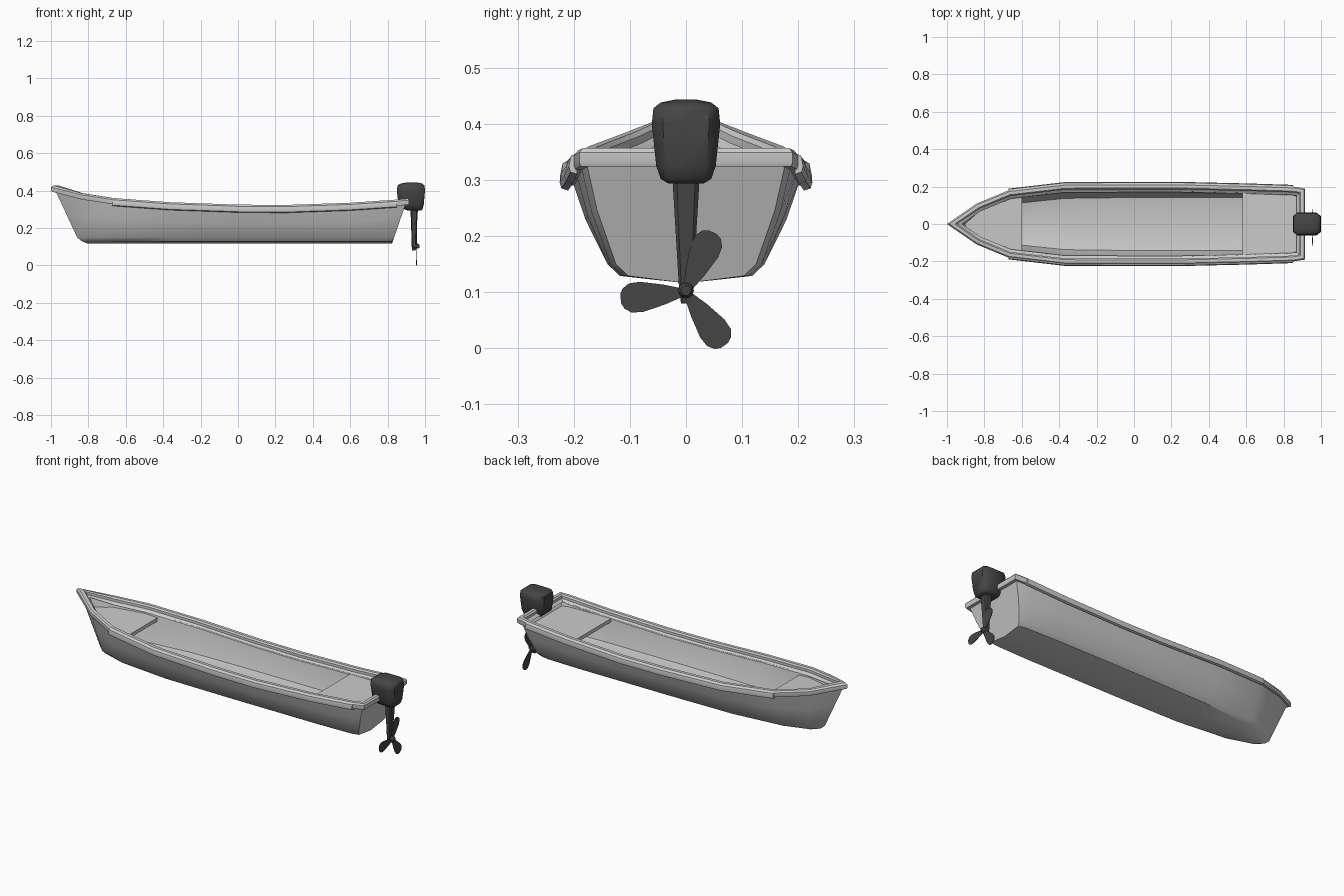
import bpy, bmesh, math
from mathutils import Vector

if "Cube" in bpy.data.objects:
    bpy.data.objects.remove(bpy.data.objects["Cube"])

# station: rail x, rail half width, rail top z, chine x, chine half width
ST = [(-1, 0, .427, -.86, .0), (-.84, .11, .386, -.80, .05), (-.67, .18, .36, -.66, .095),
      (-.37, .215, .338, -.37, .125), (0, .216, .325, 0, .13), (.25, .216, .323, .25, .13),
      (.6, .208, .335, .58, .13), (.85, .2, .352, .78, .125), (.915, .19, .357, .835, .115)]


def make(name, verts, faces, mat=None, angle=35):
    me = bpy.data.meshes.new(name)
    me.from_pydata([tuple(v) for v in verts], [], faces)
    ob = bpy.data.objects.new(name, me)
    bpy.context.collection.objects.link(ob)
    bm = bmesh.new()
    bm.from_mesh(me)
    bmesh.ops.remove_doubles(bm, verts=bm.verts, dist=1e-5)
    bmesh.ops.recalc_face_normals(bm, faces=bm.faces)
    bm.to_mesh(me)
    bm.free()
    if mat:
        me.materials.append(mat)
    bpy.ops.object.select_all(action='DESELECT')
    ob.select_set(True)
    bpy.context.view_layer.objects.active = ob
    bpy.ops.object.shade_smooth_by_angle(angle=math.radians(angle))
    return ob


def loft(name, rings, closed_ring=True, loop=False, caps=True, extra=(), **kw):
    n, m = len(rings[0]), len(rings)
    verts = [v for r in rings for v in r]
    faces = list(extra)
    for i in range(m if loop else m - 1):
        j = (i + 1) % m
        for k in range(n if closed_ring else n - 1):
            l = (k + 1) % n
            faces.append((i*n + k, i*n + l, j*n + l, j*n + k))
    if caps and not loop:
        faces += [tuple(range(n)), tuple(range((m - 1)*n, m*n))]
    return make(name, verts, faces, **kw)


def half_width(x):
    for a, b in zip(ST, ST[1:]):
        if x <= b[0]:
            return a[1] + (b[1] - a[1]) * (x - a[0]) / (b[0] - a[0])
    return ST[-1][1]


def mirrored(side, keel):
    return side + [keel] + [Vector((p.x, -p.y, p.z)) for p in reversed(side)]


# one closed skin: outer hull sections continue over the rim into the inner liner
rings = []
for xt, w, zt, xb, wb in ST:
    bow, stern = xt < -.9, xt > .9
    top = Vector((xt + (.018 if bow else -.014 if stern else 0), max(w - .01, 0), zt - .015))
    ch = Vector((xb, wb + .01 if wb else 0, .15))
    mid = top.lerp(ch, .5) + Vector((0, .006 if w else 0, 0))
    xk = xb + (.025 if bow else -.012 if stern else 0)
    low = Vector((xk, max(wb - .012, 0), .129))
    outer = mirrored([top, mid, ch, low], Vector((xk, 0, .129 if bow else .116)))
    e = .06 if bow else -.03 if stern else 0
    it = Vector((xt + e, max(w - .042, 0), zt - .03))
    im = Vector((mid.x + e, max(mid.y - .018, 0), mid.z))
    ic = Vector((xb + e, wb + .012 if wb else 0, .176))
    inner = mirrored([it, im, ic], Vector((xb + e, 0, .152)))
    rings.append(outer + inner[::-1])
# transom faces, outside and inside, plus the bridging rim
s = (len(ST) - 1) * 16
tr = [tuple(s + k for k in range(9)), tuple(s + k for k in range(9, 16)), (s, s + 8, s + 9, s + 15)]
loft("hull", rings, caps=False, extra=tr)


def sweep(name, path, profile, loop):
    """Sweep an (offset, height) profile with mitred corners in plan."""
    out, n = [], len(path)
    for i, p in enumerate(path):
        q = Vector(p[:2])
        a = path[i - 1] if (loop or i) else p
        b = path[(i + 1) % n] if (loop or i < n - 1) else p
        d1, d2 = q - Vector(a[:2]), Vector(b[:2]) - q
        d1, d2 = (d1 or d2).normalized(), (d2 or d1).normalized()
        n1, n2 = Vector((-d1.y, d1.x)), Vector((-d2.y, d2.x))
        m = (n1 + n2) / (1 + n1.dot(n2))
        out.append([(q.x + m.x*d, q.y + m.y*d, p[2] + z) for d, z in profile])
    return loft(name, out, loop=loop)


# gunwale running round the whole boat
port = [(s[0], s[1], s[2]) for s in ST]
starboard = [(x, -y, z) for x, y, z in reversed(port[1:])]
sweep("gunwale", port + starboard,
      [(-.003, -.033), (0, -.026), (0, -.008), (-.007, 0), (-.024, 0),
       (-.031, -.008), (-.031, -.022), (-.046, -.034), (-.015, -.033)], True)

# rub rails on both sides
for nm, sg in (("left_rub_rail", 1), ("right_rub_rail", -1)):
    path = [(x, sg*y, z) for x, y, z in port[2:8]]
    sweep(nm, path, [(sg*d, z) for d, z in
          ((-.006, -.042), (.006, -.038), (.009, -.028), (.005, -.009), (-.006, -.004))], False)


# thin decks at both ends, open underneath
def deck(name, x0, x1, z0, z1):
    xs = sorted({x0, x1} | {s[0] for s in ST if x0 < s[0] < x1})
    out = []
    for x in xs:
        w = max(half_width(x) - .038, .002)
        z = z0 + (z1 - z0) * (x - x0) / (x1 - x0)
        out.append([(x, w, z), (x, -w, z), (x, -w, z - .02), (x, w, z - .02)])
    loft(name, out)


deck("bow_deck", -.91, -.6, .345, .31)
deck("stern_deck", .58, .872, .303, .303)

# outboard motor
dark = bpy.data.materials.new("dark_motor")
dark.diffuse_color = (.06, .06, .06, 1)
dark.use_nodes = True
dark.node_tree.nodes["Principled BSDF"].inputs["Base Color"].default_value = dark.diffuse_color


def rounded(x0, x1, h, z):
    """Octagonal ring with bevelled corners."""
    cx, r, a = (x0 + x1)/2, (x1 - x0)/2, .68
    return [(cx + r*u, h*v, z) for u, v in
            ((1, a), (a, 1), (-a, 1), (-1, a), (-1, -a), (-a, -1), (a, -1), (1, -a))]


loft("motor_cowl", [rounded(.905, .98, .032, .294), rounded(.885, .987, .045, .302),
                    rounded(.858, .993, .053, .325), rounded(.849, 1.0, .061, .40),
                    rounded(.853, .997, .058, .428), rounded(.87, .985, .045, .438),
                    rounded(.90, .96, .02, .443)], mat=dark, angle=50)
loft("motor_leg", [rounded(.922, .962, .024, .30), rounded(.926, .956, .018, .2),
                   rounded(.928, .953, .013, .115), rounded(.93, .95, .009, .08)], mat=dark)

# propeller
ZC = .103
loft("propeller_hub", [[(x, r*math.cos(k*math.pi/5), ZC + r*math.sin(k*math.pi/5)) for k in range(10)]
                       for x, r in ((.935, .014), (.962, .014), (.97, .009))], mat=dark)
BLADE = [(.005, .007), (.04, .018), (.08, .027), (.1, .026), (.112, .018), (.117, .008)]
outline = BLADE + [(r, -w) for r, w in reversed(BLADE)]
for i in range(3):
    a = math.radians(66 + 120*i)
    loft(f"propeller_blade_{i + 1}",
         [[(x + .04*w, r*math.cos(a) - w*math.sin(a), ZC - .003 + r*math.sin(a) + w*math.cos(a))
           for r, w in outline] for x in (.954, .957)], mat=dark)
